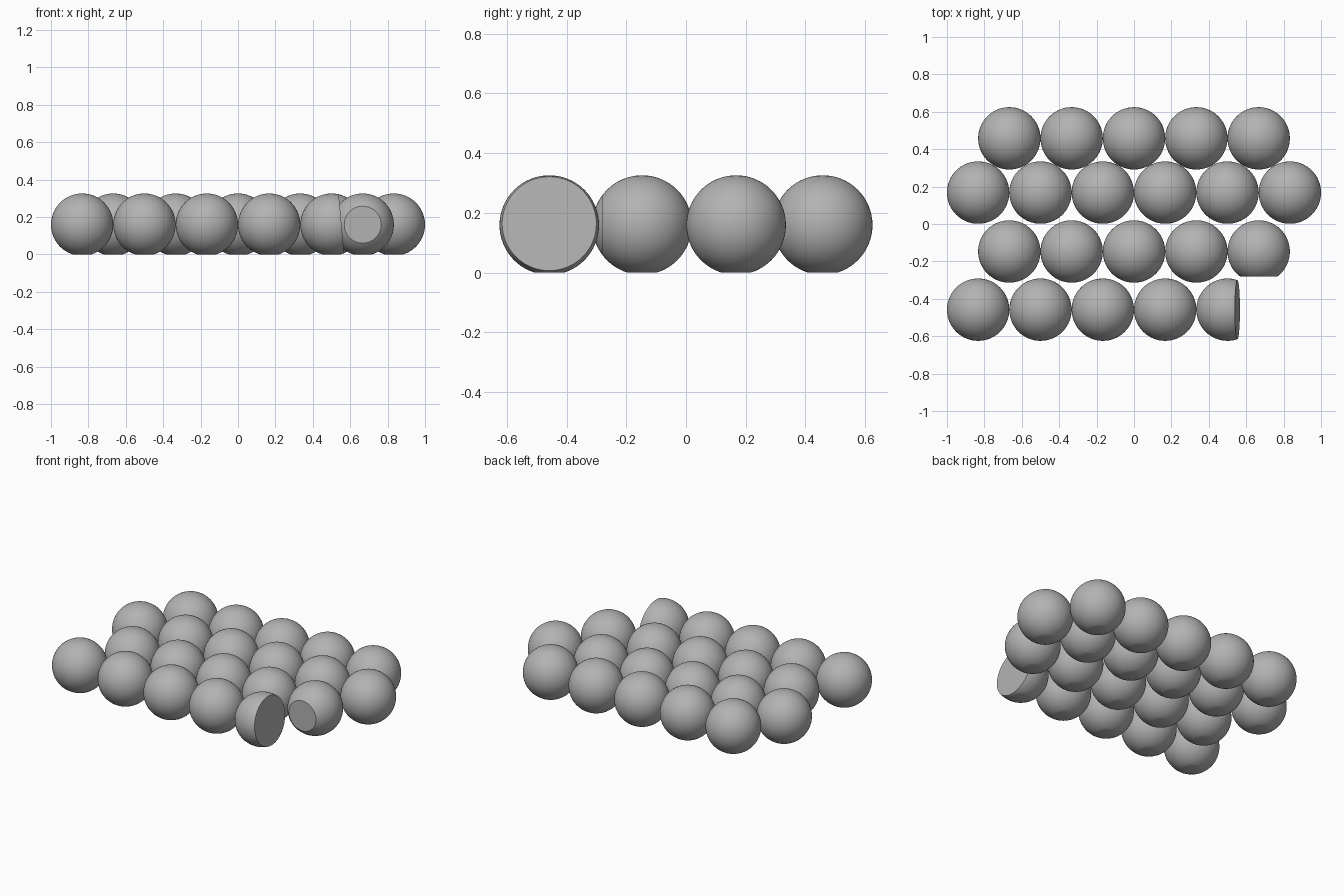
import bpy, bmesh, math
from mathutils import Vector

cube = bpy.data.objects.get("Cube")
if cube:
    bpy.data.objects.remove(cube, do_unlink=True)

RADIUS = 1 / 6
HEIGHT = 0.159   # ball centre above the ground

grey = bpy.data.materials.new("plain_grey")
grey.use_nodes = True
grey.diffuse_color = (0.45, 0.45, 0.45, 1)
grey.node_tree.nodes["Principled BSDF"].inputs["Base Color"].default_value = (0.45, 0.45, 0.45, 1)


def slice_off(bm, point, normal):
    """Cut away everything beyond a plane and cap the opening."""
    cut = bmesh.ops.bisect_plane(bm, geom=bm.verts[:] + bm.edges[:] + bm.faces[:], dist=1e-5,
                                 plane_co=point, plane_no=normal, clear_outer=True)
    rim = [e for e in cut["geom_cut"] if isinstance(e, bmesh.types.BMEdge)]
    bmesh.ops.edgeloop_fill(bm, edges=rim)
    bmesh.ops.recalc_face_normals(bm, faces=bm.faces[:])


def ball(name, x, y, cuts):
    bm = bmesh.new()
    bmesh.ops.create_uvsphere(bm, u_segments=64, v_segments=32, radius=RADIUS)
    for distance, normal in cuts:
        n = Vector(normal).normalized()
        slice_off(bm, n * distance, n)
    mesh = bpy.data.meshes.new(name)
    bm.to_mesh(mesh)
    bm.free()
    mesh.materials.append(grey)
    obj = bpy.data.objects.new(name, mesh)
    obj.location = (x, y, HEIGHT)
    bpy.context.collection.objects.link(obj)
    return obj


# Staggered rows of touching balls: name, y, first x, count
rows = [("front", -0.458, -5 * RADIUS, 5),
        ("front_middle", -0.147, -4 * RADIUS, 5),
        ("back_middle", 0.168, -5 * RADIUS, 6),
        ("back", 0.458, -4 * RADIUS, 5)]

# Extra flat cuts on the two balls at the broken corner
tilt = math.radians(5)
corner_cuts = {("front", 4): (0.053, (math.cos(tilt), 0, math.sin(tilt))),
               ("front_middle", 4): (0.134, (0, -1, 0))}

balls = []
for row, y, start, count in rows:
    for i in range(count):
        cuts = [(HEIGHT, (0, 0, -1))]   # flat foot
        if (row, i) in corner_cuts:
            cuts.append(corner_cuts[row, i])
        balls.append(ball(f"{row}_ball_{i + 1}", start + 2 * RADIUS * i, y, cuts))

# Smooth balls with crisp cut faces
bpy.ops.object.select_all(action="DESELECT")
for obj in balls:
    obj.select_set(True)
bpy.context.view_layer.objects.active = balls[0]
bpy.ops.object.shade_smooth_by_angle(angle=math.radians(30))
